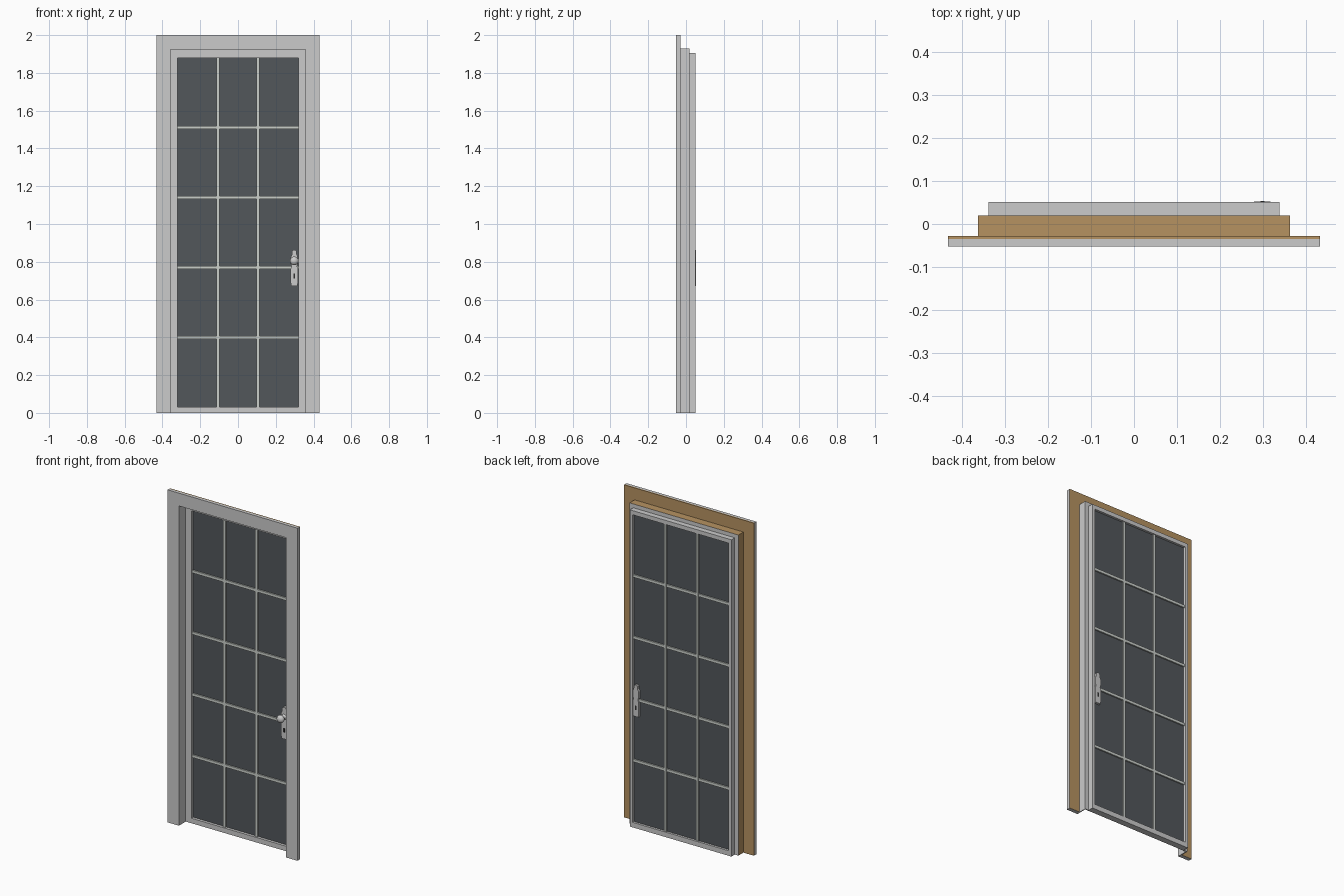
import bpy, bmesh, math
from mathutils import Vector

cube = bpy.data.objects.get("Cube")
if cube:
    bpy.data.objects.remove(cube)


def material(name, rgb):
    m = bpy.data.materials.new(name)
    m.use_nodes = True
    m.diffuse_color = (*rgb, 1)
    m.node_tree.nodes["Principled BSDF"].inputs["Base Color"].default_value = (*rgb, 1)
    return m


GREY = material("painted grey", (0.6, 0.6, 0.6))
WOOD = material("raw wood", (0.47, 0.29, 0.12))
GLASS = material("dark glass", (0.085, 0.095, 0.105))
BAR = material("bar grey", (0.6, 0.63, 0.6))
METAL = material("handle metal", (0.6, 0.6, 0.6))
BLACK = material("keyhole black", (0.03, 0.03, 0.03))


def extrude_outline(name, outline, y0, y1, mat, wood_rule=None):
    """Extrude an x-z outline from y0 to y1; wood_rule picks the wood faces."""
    bm = bmesh.new()
    face = bm.faces.new([bm.verts.new((x, y0, z)) for x, z in outline])
    new = bmesh.ops.extrude_face_region(bm, geom=[face])["geom"]
    for v in new:
        if isinstance(v, bmesh.types.BMVert):
            v.co.y = y1
    bmesh.ops.recalc_face_normals(bm, faces=bm.faces)
    mesh = bpy.data.meshes.new(name)
    mesh.materials.append(mat)
    if wood_rule:
        mesh.materials.append(WOOD)
        for f in bm.faces:
            f.material_index = int(wood_rule(f.normal, f.calc_center_median()))
    bm.to_mesh(mesh)
    bm.free()
    ob = bpy.data.objects.new(name, mesh)
    bpy.context.collection.objects.link(ob)
    return ob


def box(name, x0, x1, z0, z1, y0, y1, mat):
    return extrude_outline(name, [(x0, z0), (x1, z0), (x1, z1), (x0, z1)], y0, y1, mat)


def arch(name, outer, top, inner, inner_top, y0, y1, rule=None):
    """Two legs and a head, open at the floor."""
    pts = [(-outer, 0), (-outer, top), (outer, top), (outer, 0),
           (inner, 0), (inner, inner_top), (-inner, inner_top), (-inner, 0)]
    return extrude_outline(name, pts, y0, y1, GREY, rule)


def outer_wood(n, c):
    return (n.z > 0.5 and c.z > 1.9) or (n.x < -0.5 and c.x < -0.3)


# Casing, its wooden backing, and the jamb with its stop
IN, IN_TOP = 0.357, 1.923
arch("casing", 0.432, 2.0, IN, IN_TOP, -0.052, -0.035)
arch("casing_backing", 0.432, 2.0, IN, IN_TOP, -0.035, -0.028,
     lambda n, c: n.y > 0.5 or outer_wood(n, c))
arch("jamb", 0.362, 1.928, IN, IN_TOP, -0.028, 0.0195, outer_wood)
GX, G0, G1 = 0.32, 0.03, 1.88
arch("door_stop", IN, IN_TOP, GX, G1, 0.013, 0.0195)

# Door leaf
arch("door_frame", 0.338, 1.905, GX, G1, 0.0195, 0.0515)
box("door_bottom_rail", -GX, GX, 0, G0, 0.0135, 0.0515, GREY)
box("glass", -GX, GX, G0, G1, 0.030, 0.038, GLASS)

# Glazing bars
for i in (-1, 1):
    x = i * GX / 3
    box("vertical_bar", x - 0.0075, x + 0.0075, G0, G1, 0.021, 0.047, BAR)
for i in range(1, 5):
    z = G0 + (G1 - G0) * i / 5
    box("horizontal_bar", -GX, GX, z - 0.008, z + 0.008, 0.022, 0.046, BAR)

# Lock plates on both sides, with a keyhole each
HX, KZ = 0.298, 0.805
half = [(0.017, 0.672), (0.019, 0.69), (0.019, 0.765), (0.014, 0.775),
        (0.019, 0.79), (0.019, 0.825), (0.013, 0.838), (0.012, 0.855), (0.006, 0.862)]
plate = [(HX + w, z) for w, z in half] + [(HX - w, z) for w, z in reversed(half)]
for side, y0, y1, yk in (("front", 0.012, 0.03, 0.011), ("back", 0.038, 0.0525, 0.053)):
    extrude_outline(side + "_lock_plate", plate, y0, y1, METAL)
    box(side + "_keyhole", HX - 0.005, HX + 0.005, 0.712, 0.738, min(yk, y1), max(yk, y0), BLACK)


# Knob, turned around the y axis
def turned(name, profile, steps=24):
    bm = bmesh.new()
    verts = [bm.verts.new((HX + r, y, KZ)) for r, y in profile]
    edges = [bm.edges.new(p) for p in zip(verts, verts[1:])]
    bmesh.ops.spin(bm, geom=verts + edges, cent=(HX, 0, KZ), axis=(0, 1, 0),
                   angle=2 * math.pi, steps=steps)
    bmesh.ops.remove_doubles(bm, verts=bm.verts, dist=1e-5)
    bmesh.ops.recalc_face_normals(bm, faces=bm.faces)
    mesh = bpy.data.meshes.new(name)
    mesh.materials.append(METAL)
    bm.to_mesh(mesh)
    bm.free()
    mesh.shade_smooth()
    bpy.context.collection.objects.link(bpy.data.objects.new(name, mesh))


ball = [(0.023 * math.sin(a), -0.021 - 0.018 * math.cos(a))
        for a in (math.pi * i / 12 for i in range(11))]
turned("knob", ball + [(0.010, 0.004), (0.016, 0.012)])
